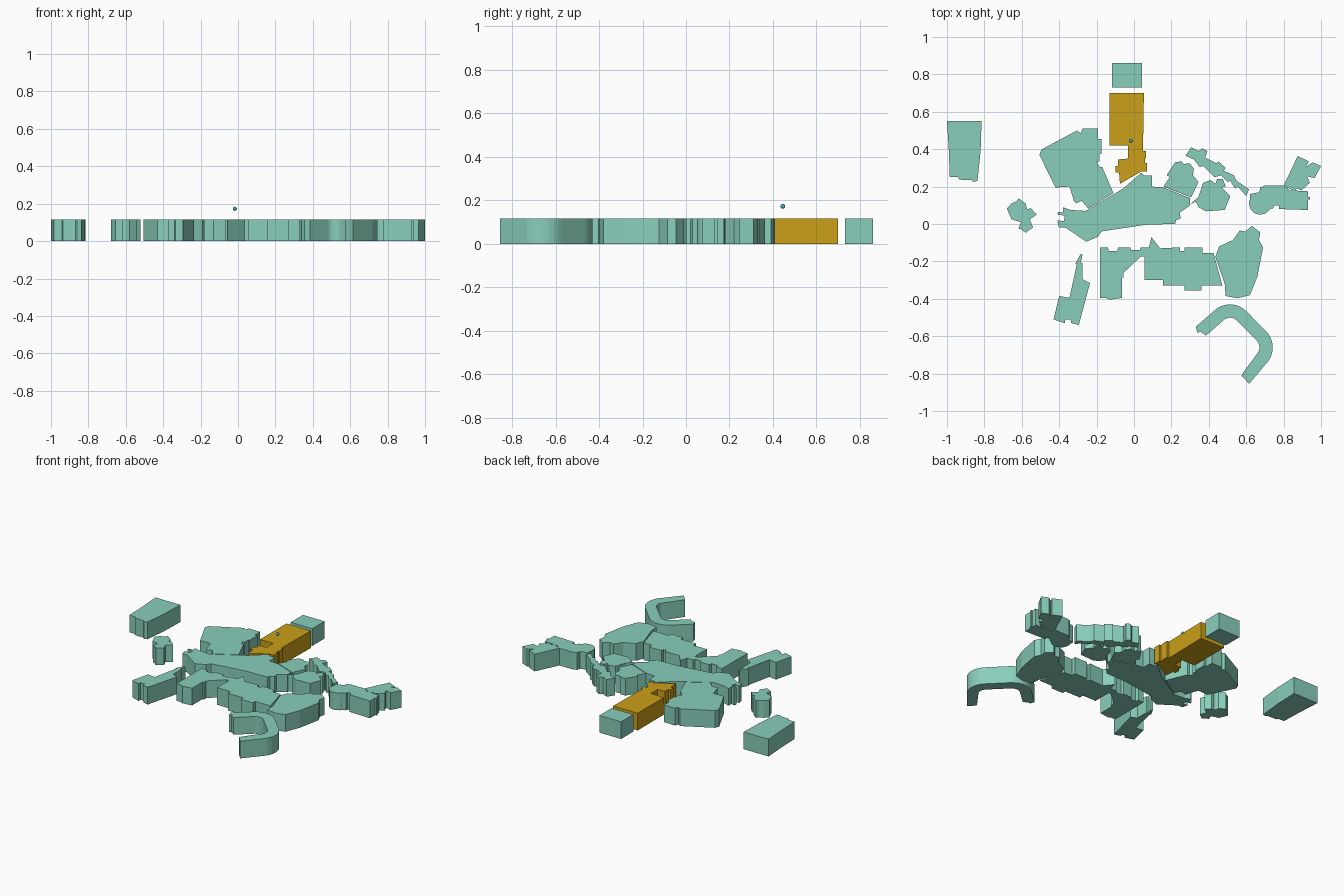
import bpy, bmesh, math

HEIGHT = 0.116


def material(name, rgb):
    m = bpy.data.materials.new(name)
    m.diffuse_color = (*rgb, 1)
    return m


TEAL = material("teal", (0.25, 0.62, 0.50))
GOLD = material("gold", (0.60, 0.35, 0.01))


def block(name, outline, mat=TEAL):
    """Extrude a footprint from the ground to the common roof height."""
    bm = bmesh.new()
    face = bm.faces.new([bm.verts.new((x, y, 0)) for x, y in outline])
    top = bmesh.ops.extrude_face_region(bm, geom=[face], use_keep_orig=True)["geom"]
    bmesh.ops.translate(bm, vec=(0, 0, HEIGHT),
                        verts=[v for v in top if isinstance(v, bmesh.types.BMVert)])
    bmesh.ops.recalc_face_normals(bm, faces=bm.faces)
    mesh = bpy.data.meshes.new(name)
    bm.to_mesh(mesh)
    bm.free()
    mesh.materials.append(mat)
    ob = bpy.data.objects.new(name, mesh)
    bpy.context.collection.objects.link(ob)
    return ob


def arc(cx, cy, r, a0, a1, n=9):
    angles = [math.radians(a0 + (a1 - a0) * i / n) for i in range(n + 1)]
    return [(cx + r * math.cos(a), cy + r * math.sin(a)) for a in angles]


# Northern row: plain block and the highlighted gold hall
block("north_block", [(-.118, .73), (.043, .73), (.043, .86), (-.118, .86)])
block("highlighted_hall", [
    (-.13, .70), (.053, .70), (.048, .39), (.063, .39), (.063, .35), (.058, .35),
    (.058, .325), (.07, .325), (.07, .28), (.037, .28), (-.075, .215), (-.08, .275),
    (-.10, .275), (-.10, .31), (-.085, .31), (-.085, .345), (-.032, .35),
    (-.032, .42), (-.13, .42)], GOLD)

# Western buildings
block("far_west_block", [
    (-1, .55), (-.815, .55), (-.82, .39), (-.837, .23), (-.86, .225), (-.87, .235),
    (-.935, .237), (-.94, .25), (-.985, .25), (-.99, .39)])
block("west_hall", [
    (-.506, .37), (-.495, .398), (-.305, .50), (-.285, .485), (-.275, .51),
    (-.193, .51), (-.193, .455), (-.175, .455), (-.175, .375), (-.185, .375),
    (-.185, .335), (-.20, .335), (-.185, .305), (-.17, .305), (-.11, .165),
    (-.245, .083), (-.28, .125), (-.31, .11), (-.32, .12), (-.345, .20), (-.42, .195)])
block("west_pavilion", [
    (-.68, .083), (-.655, .11), (-.63, .12), (-.617, .137), (-.58, .11), (-.572, .08),
    (-.55, .083), (-.52, .05), (-.557, .025), (-.54, -.018), (-.58, -.047),
    (-.60, -.03), (-.617, -.025), (-.605, .01), (-.655, .025)])

# Central building
block("central_hall", [
    (-.38, .09), (-.34, .075), (-.26, .07), (-.06, .188), (.04, .275), (.055, .26),
    (.095, .26), (.095, .20), (.16, .195), (.30, .138), (.30, .10), (.245, .06),
    (.25, .03), (.225, .02), (.22, 0), (.07, -.003), (-.175, -.04), (-.19, -.067),
    (-.255, -.095), (-.365, -.02), (-.402, -.018), (-.41, .02), (-.375, .015),
    (-.37, .045), (-.41, .05), (-.405, .065), (-.38, .06)])

# Eastern buildings
block("east_lodge", [
    (.158, .20), (.19, .25), (.175, .262), (.22, .33), (.255, .335), (.265, .32),
    (.297, .325), (.32, .295), (.315, .26), (.345, .225), (.305, .142)])
block("east_annex", [
    (.30, .105), (.345, .145), (.37, .22), (.41, .235), (.435, .215), (.445, .24),
    (.475, .24), (.49, .20), (.47, .195), (.515, .15), (.485, .075), (.385, .068),
    (.345, .09), (.33, .12)])
block("diagonal_wing", [
    (.275, .365), (.305, .41), (.345, .39), (.365, .405), (.393, .39), (.38, .355),
    (.44, .325), (.45, .335), (.49, .30), (.48, .285), (.535, .26), (.545, .235),
    (.615, .185), (.60, .15), (.555, .20), (.54, .19), (.515, .23), (.50, .225),
    (.465, .26), (.43, .25), (.37, .31), (.35, .305), (.32, .345)])
block("round_end_wing", [
    (.62, .16), (.67, .17), (.675, .195), (.70, .205), (.80, .205), (.835, .18),
    (.93, .175), (.93, .145), (.94, .145), (.94, .13), (.93, .13), (.93, .075),
    (.775, .08), (.775, .10), (.745, .10), (.745, .085)]
    + arc(.675, .11, .06, -30, -205))
block("far_east_block", [
    (.80, .205), (.875, .363), (.935, .335), (.92, .305), (.955, .33), (1, .31),
    (.965, .245), (.925, .255), (.94, .22), (.895, .18), (.87, .19), (.86, .175)])

# Southern buildings
block("south_west_tower", [
    (-.285, -.16), (-.275, -.165), (-.285, -.205), (-.275, -.21), (-.275, -.295),
    (-.235, -.315), (-.295, -.54), (-.335, -.53), (-.34, -.51), (-.37, -.51),
    (-.37, -.53), (-.43, -.51), (-.40, -.385), (-.345, -.395), (-.305, -.21),
    (-.315, -.215)])
block("south_hall", [
    (-.182, -.125), (-.14, -.125), (-.135, -.145), (-.09, -.145), (-.085, -.125),
    (-.02, -.125), (-.015, -.14), (.03, -.14), (.035, -.125), (.08, -.125),
    (.093, -.07), (.14, -.13), (.245, -.125), (.245, -.145), (.27, -.145),
    (.27, -.125), (.365, -.125), (.365, -.155), (.425, -.155), (.473, -.33),
    (.36, -.33), (.36, -.355), (.27, -.355), (.27, -.33), (.155, -.33),
    (.155, -.30), (.055, -.30), (.055, -.175), (.035, -.175), (-.055, -.26),
    (-.055, -.285), (-.065, -.285), (-.065, -.395), (-.13, -.405), (-.15, -.395),
    (-.182, -.395)])
block("south_east_hall", [
    (.435, -.175), (.455, -.12), (.53, -.085), (.565, -.035), (.595, -.04),
    (.63, -.01), (.675, -.045), (.668, -.085), (.69, -.125), (.66, -.28),
    (.62, -.38), (.555, -.397), (.49, -.385), (.485, -.32)])

# Crescent: two concentric bends joined by a straight run
block("crescent", [(.33, -.55)] + arc(.513, -.553, .123, 135, 45)
      + arc(.619, -.66, .123, 45, -45) + [(.615, -.855), (.575, -.81), (.587, -.79)]
      + arc(.619, -.66, .052, -45, 45) + arc(.513, -.553, .052, 45, 135)
      + [(.385, -.597), (.355, -.575), (.34, -.583)])

# Marker bead floating above the highlighted hall
bpy.ops.mesh.primitive_uv_sphere_add(segments=16, ring_count=8, radius=.011,
                                     location=(-.017, .445, .173))
bead = bpy.context.object
bead.name = "marker_bead"
bead.data.materials.append(material("bead_teal", (0.05, 0.45, 0.45)))
bpy.ops.object.shade_smooth_by_angle()
